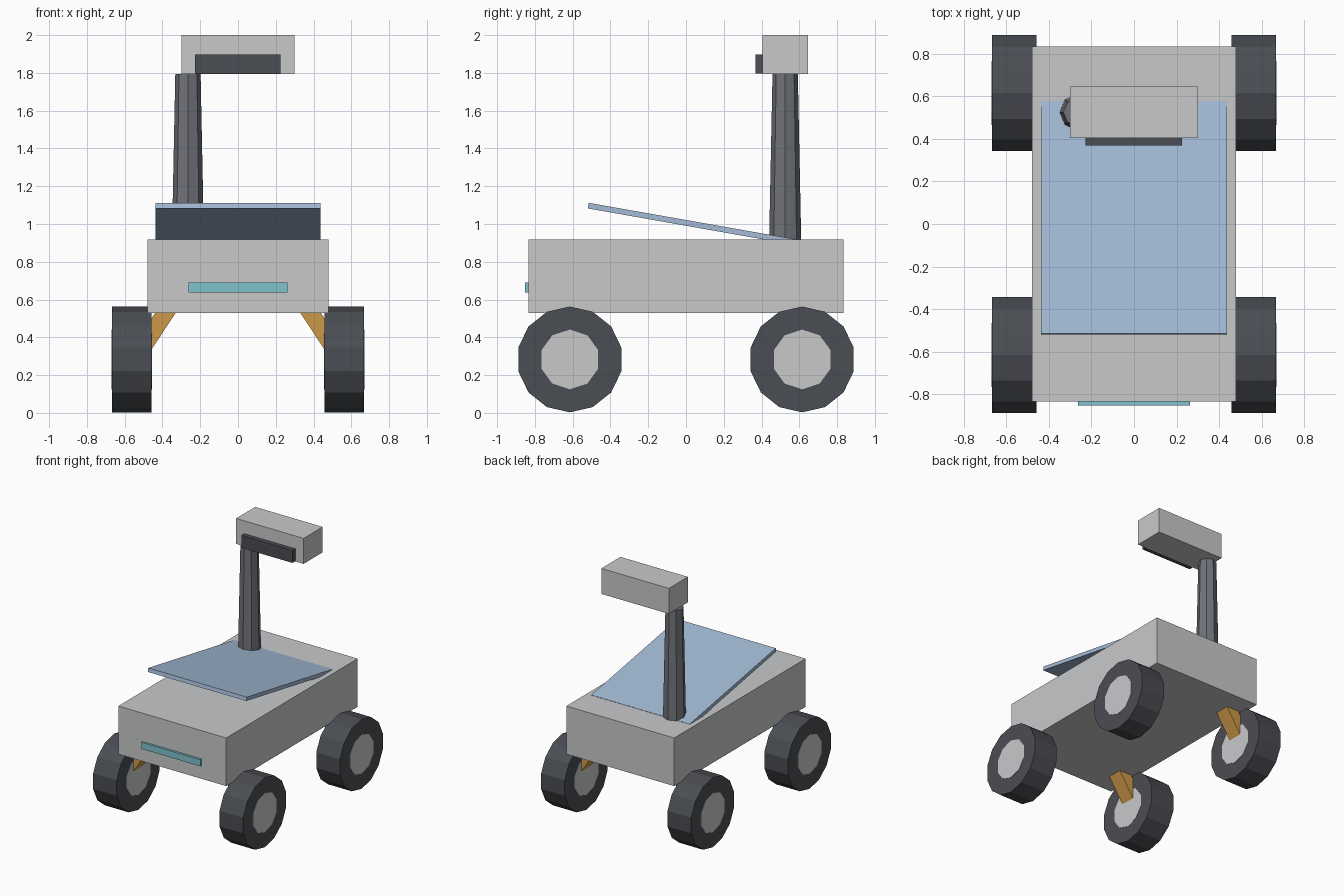
import bpy, math
from mathutils import Vector

if "Cube" in bpy.data.objects:
    bpy.data.objects.remove(bpy.data.objects["Cube"])


def mat(name, r, g, b):
    m = bpy.data.materials.new(name)
    lin = [(c / 255 / 12.92) if c < 11 else ((c / 255 + 0.055) / 1.055) ** 2.4 for c in (r, g, b)]
    m.diffuse_color = (*lin, 1)
    m.use_nodes = True
    m.node_tree.nodes["Principled BSDF"].inputs["Base Color"].default_value = m.diffuse_color
    return m


LIGHT = mat("light_grey", 200, 201, 202)
DARK = mat("dark_rubber", 74, 77, 83)
STEEL = mat("mast_grey", 112, 115, 122)
BLUE = mat("panel_blue", 163, 187, 214)
ORANGE = mat("strut_orange", 204, 153, 72)
TEAL = mat("light_teal", 128, 195, 204)


def finish(name, material):
    o = bpy.context.object
    o.name = name
    o.data.materials.append(material)
    return o


def box(name, material, center, size, rot=(0, 0, 0)):
    bpy.ops.mesh.primitive_cube_add(size=1, location=center, rotation=rot)
    o = finish(name, material)
    o.scale = size
    return o


def span(name, material, lo, hi):
    lo, hi = Vector(lo), Vector(hi)
    return box(name, material, (lo + hi) / 2, hi - lo)


def wheel_disc(name, material, center, radius, width, sides):
    # axle along x, one vertex pointing straight up
    bpy.ops.mesh.primitive_cylinder_add(vertices=sides, radius=radius, depth=width,
                                        location=center, rotation=(math.pi / 2, 0, math.pi / 2))
    return finish(name, material)


# Chassis and front light bar
span("body", LIGHT, (-0.48, -0.835, 0.53), (0.48, 0.835, 0.917))
span("light_bar", TEAL, (-0.262, -0.852, 0.637), (0.262, -0.83, 0.69))

# Tilted solar panel, rear end sunk into the deck
tilt = math.radians(10)
length, thick = 1.11, 0.03
front_top = Vector((0, -0.515, 1.112))
along = Vector((0, math.cos(tilt), -math.sin(tilt)))
normal = Vector((0, math.sin(tilt), math.cos(tilt)))
box("solar_panel", BLUE, front_top + along * length / 2 - normal * thick / 2,
    (0.876, length, thick), (-tilt, 0, 0))

# Tapered eight-sided mast
bpy.ops.mesh.primitive_cone_add(vertices=8, radius1=0.085, radius2=0.067, depth=0.885,
                                location=(-0.265, 0.525, 0.91 + 0.4425))
finish("mast", STEEL)

# Camera head and lens strip
span("camera_head", LIGHT, (-0.3, 0.405, 1.795), (0.3, 0.647, 2.0))
span("lens_strip", DARK, (-0.228, 0.368, 1.797), (0.226, 0.41, 1.897))

# Wheels, hubs and suspension struts
for sx, side in ((-1, "left"), (1, "right")):
    for y, end in ((-0.615, "front"), (0.615, "rear")):
        c = (sx * 0.562, y, 0.283)
        wheel_disc(f"tyre_{end}_{side}", DARK, c, 0.28, 0.21, 14)
        wheel_disc(f"hub_{end}_{side}", LIGHT, c, 0.158, 0.214, 10)
        a = Vector((sx * 0.545, y, 0.285))
        b = Vector((sx * 0.35, y, 0.581))
        d = b - a
        box(f"strut_{end}_{side}", ORANGE, (a + b) / 2, (0.09, 0.12, d.length),
            (0, math.atan2(d.x, d.z), 0))
